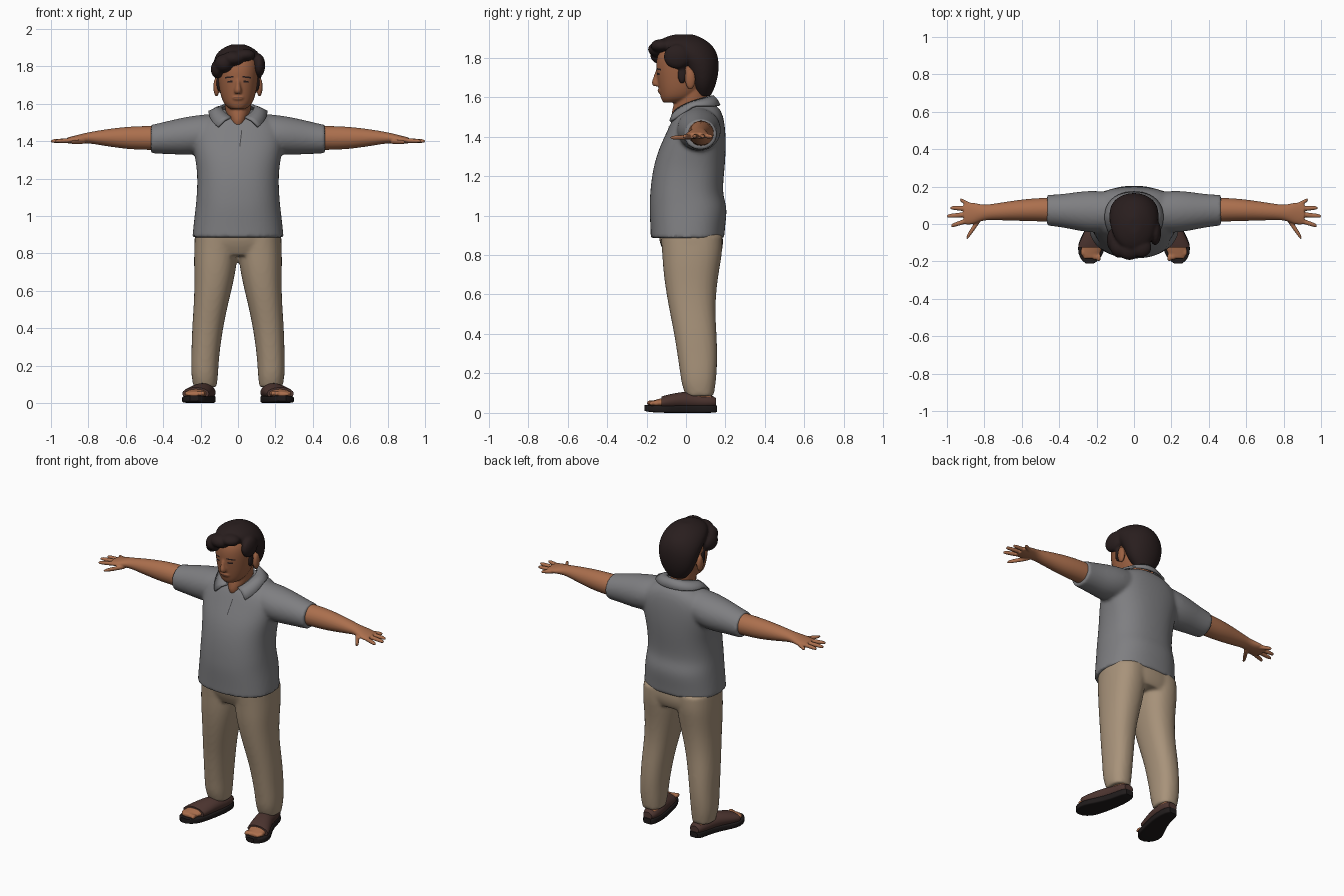
import bpy, bmesh, math
from mathutils import Matrix

if "Cube" in bpy.data.objects:
    bpy.data.objects.remove(bpy.data.objects["Cube"])


def material(name, r, g, b):
    m = bpy.data.materials.new(name)
    m.use_nodes = True
    m.diffuse_color = (r, g, b, 1)
    m.node_tree.nodes["Principled BSDF"].inputs["Base Color"].default_value = (r, g, b, 1)
    return m


SKIN = material("skin", .41, .16, .075)
FACE = material("face skin", .33, .12, .055)
HAIR = material("dark hair", .022, .013, .013)
SHIRT = material("grey cloth", .21, .21, .22)
SEAM = material("dark grey seam", .06, .06, .065)
PANTS = material("tan cloth", .39, .29, .195)
LEATHER = material("brown leather", .075, .036, .03)
SOLE = material("black rubber", .014, .011, .011)

SIDES = (1, -1)
ORDER = {"x": (2, 0, 1), "y": (0, 2, 1), "z": (0, 1, 2)}


def loft(bm, axis, rings, side=1, power=2.0, n=24):
    """Closed loft; each ring is (position, centre, half width, low, high)."""
    crease = bm.edges.layers.float.get("crease_edge") or bm.edges.layers.float.new("crease_edge")
    loops = []
    for t, centre, half, low, high in rings:
        loop = []
        for i in range(n):
            a = math.tau * i / n
            c, s = math.cos(a), math.sin(a)
            u = centre + half * math.copysign(abs(c) ** (2 / power), c)
            v = (low + high) / 2 + (high - low) / 2 * math.copysign(abs(s) ** (2 / power), s)
            p = [(u, v, t)[k] for k in ORDER[axis]]
            loop.append(bm.verts.new((p[0] * side, p[1], p[2])))
        loops.append(loop)
    for a, b in zip(loops, loops[1:]):
        for i in range(n):
            j = (i + 1) % n
            bm.faces.new((a[i], a[j], b[j], b[i]))
    for loop in (loops[0], loops[-1]):
        cap = bm.faces.new(loop)
        for e in cap.edges:
            e[crease] = 1
            e.smooth = False


def blob(bm, x, y, z, rx, ry, rz):
    m = Matrix.Translation((x, y, z)) @ Matrix.Diagonal((rx, ry, rz, 1))
    bmesh.ops.create_uvsphere(bm, u_segments=20, v_segments=12, radius=1, matrix=m)


def finish(name, bm, mat, voxel=0, smooth=4, levels=2):
    """Make the object; a voxel size fuses its overlapping pieces."""
    bmesh.ops.recalc_face_normals(bm, faces=bm.faces)
    for f in bm.faces:
        f.smooth = True
    mesh = bpy.data.meshes.new(name)
    bm.to_mesh(mesh)
    bm.free()
    mesh.materials.append(mat)
    ob = bpy.data.objects.new(name, mesh)
    bpy.context.collection.objects.link(ob)
    if levels:
        sub = ob.modifiers.new("round", "SUBSURF")
        sub.levels = sub.render_levels = levels
    if voxel:
        fuse = ob.modifiers.new("fuse", "REMESH")
        fuse.mode = "VOXEL"
        fuse.voxel_size = voxel
        fuse.use_smooth_shade = True
        soft = ob.modifiers.new("soften", "SMOOTH")
        soft.factor, soft.iterations = .5, smooth
    return ob


def plate(name, target, mat, x, z, w, h, tilt=0):
    """Thin patch projected onto the front of a part."""
    bm = bmesh.new()
    m = (Matrix.Translation((x, -.4, z)) @ Matrix.Rotation(tilt, 4, "Y")
         @ Matrix.Rotation(math.pi / 2, 4, "X") @ Matrix.Diagonal((w, h, 1, 1)))
    bmesh.ops.create_grid(bm, x_segments=6, y_segments=6, size=1, matrix=m)
    ob = finish(name, bm, mat, levels=0)
    wrap = ob.modifiers.new("wrap", "SHRINKWRAP")
    wrap.target = target
    wrap.wrap_method = "PROJECT"
    wrap.wrap_mode = "ABOVE_SURFACE"
    wrap.use_project_y = True
    wrap.offset = .002


# Shirt: torso and sleeves fused
bm = bmesh.new()
loft(bm, "z", [
    (.885, 0, .246, -.18, .195), (.95, 0, .24, -.182, .2), (1.04, 0, .229, -.187, .212),
    (1.1, 0, .223, -.184, .188), (1.17, 0, .219, -.178, .19), (1.25, 0, .221, -.165, .198),
    (1.33, 0, .235, -.142, .203), (1.41, 0, .25, -.105, .202), (1.47, 0, .245, -.078, .196),
    (1.515, 0, .2, -.055, .186), (1.55, 0, .13, -.02, .166), (1.57, 0, .08, .02, .13)], power=2.4)
for s in SIDES:
    loft(bm, "x", [
        (.1, .065, .1, 1.35, 1.55), (.2, .065, .115, 1.33, 1.542), (.28, .068, .108, 1.325, 1.53),
        (.36, .07, .093, 1.33, 1.512), (.44, .073, .084, 1.332, 1.492),
        (.465, .073, .083, 1.335, 1.488)], s)
shirt = finish("shirt", bm, SHIRT, .011)

# Side slits at the shirt hem
bm = bmesh.new()
for s in SIDES:
    bmesh.ops.create_cone(bm, cap_ends=True, segments=16, radius1=.03, radius2=.002, depth=.08,
                          matrix=Matrix.Translation((.25 * s, -.055, .905)))
slits = finish("hem_slit_cutter", bm, SHIRT, levels=0)
slits.hide_render = True
slits.display_type = "WIRE"
cut = shirt.modifiers.new("slits", "BOOLEAN")
cut.object = slits
cut.operation = "DIFFERENCE"

# Collar: folded band, open at the front
bm = bmesh.new()
rows, steps = [], 32
for i in range(steps + 1):
    t = 2 * i / steps - 1
    s = math.copysign(1, t)
    p, q = math.pi + (.45 - math.pi) * abs(t), math.pi + (.75 - math.pi) * abs(t)
    top = (.085 * math.sin(p) * s, .035 - .1 * math.cos(p), 1.505 + .1 * math.sin(p / 2))
    c = math.cos(q)
    low = (.155 * math.sin(q) * s, .04 - (.15 + .02 * c) * c, 1.557 - .11 * max(0, c))
    mid = [(a + b) / 2 for a, b in zip(top, low)]
    mid[2] += .008
    rows.append([bm.verts.new(v) for v in (top, mid, low)])
for a, b in zip(rows, rows[1:]):
    for k in range(2):
        bm.faces.new((a[k], a[k + 1], b[k + 1], b[k]))
collar = finish("collar", bm, SHIRT, levels=0)
thick = collar.modifiers.new("thickness", "SOLIDIFY")
thick.thickness, thick.offset = .012, 0

plate("placket_seam", shirt, SEAM, .015, 1.415, .0025, .045, .12)

# Trousers: hips and both legs fused
bm = bmesh.new()
loft(bm, "z", [(.79, 0, .2, -.1, .17), (.83, 0, .234, -.122, .188), (.88, 0, .236, -.14, .19),
               (.94, 0, .225, -.14, .18)], power=2.4)
for s in SIDES:
    loft(bm, "z", [
        (.085, .176, .062, 0, .14), (.14, .178, .071, -.022, .15), (.2, .178, .074, -.03, .156),
        (.28, .173, .076, -.042, .16), (.4, .163, .083, -.06, .156), (.52, .146, .091, -.085, .148),
        (.64, .129, .104, -.106, .156), (.74, .121, .115, -.118, .172), (.82, .118, .117, -.122, .186),
        (.9, .11, .12, -.13, .185)], s, 2.3)
finish("trousers", bm, PANTS, .011)

# Arms and hands
for s, label in zip(SIDES, ("left", "right")):
    bm = bmesh.new()
    loft(bm, "x", [
        (.4, .075, .068, 1.35, 1.48), (.47, .077, .064, 1.353, 1.482), (.57, .075, .06, 1.355, 1.479),
        (.65, .071, .053, 1.365, 1.471), (.73, .066, .046, 1.377, 1.46), (.79, .062, .04, 1.388, 1.449),
        (.83, .059, .048, 1.388, 1.441), (.87, .056, .062, 1.388, 1.43),
        (.91, .054, .056, 1.388, 1.42)], s)
    # Each digit: base x, y, tip x, y, thickness
    for bx, by, tx, ty, r in ((.87, .098, .93, .13, .013), (.88, .082, .982, .086, .013),
                              (.88, .052, 1.0, .042, .014), (.88, .022, .978, -.01, .014),
                              (.82, .035, .895, -.075, .021)):
        z = 1.398 if r > .02 else 1.404
        loft(bm, "x", [(bx + (tx - bx) * k, by + (ty - by) * k, r * w, z - .004 * k - .013 * w,
                        z - .004 * k + .013 * w)
                       for k, w in ((0, 1), (.4, 1), (.75, .9), (.93, .75), (1, .45))], s, n=12)
    finish(label + "_arm", bm, SKIN, .005, 2)

# Feet and sandals
for s, label in zip(SIDES, ("left", "right")):
    bm = bmesh.new()
    loft(bm, "y", [(.13, .165, .034, .03, .1), (.07, .17, .044, .03, .13), (-.02, .19, .05, .02, .1),
                   (-.1, .222, .06, .025, .08), (-.15, .23, .056, .03, .068),
                   (-.185, .234, .038, .035, .058)], s)
    loft(bm, "z", [(.05, .17, .04, .03, .12), (.17, .175, .044, .03, .12)], s)
    for k in range(5):
        blob(bm, s * (.189 + .021 * k), -.178 + .007 * k, .05, .0125, .022, .014)
    finish(label + "_foot", bm, SKIN, .006, 2)
    bm = bmesh.new()
    loft(bm, "y", [(.152, .165, .03, .03, .075), (.13, .165, .046, .02, .092), (.06, .172, .054, .015, .1),
                   (0, .187, .058, .015, .11), (-.06, .207, .068, .015, .1),
                   (-.11, .224, .073, .015, .088), (-.125, .227, .072, .018, .083)], s)
    finish(label + "_sandal_upper", bm, LEATHER, levels=1)
    bm = bmesh.new()
    loft(bm, "y", [(.157, .165, .025, .004, .038), (.14, .165, .045, 0, .04), (.05, .17, .053, 0, .04),
                   (-.04, .2, .066, 0, .038), (-.1, .224, .077, 0, .036), (-.16, .232, .068, .002, .038),
                   (-.195, .235, .045, .006, .04), (-.21, .236, .022, .01, .04)], s, 6)
    finish(label + "_sandal_sole", bm, SOLE, levels=1)

# Head, neck, nose and ears
bm = bmesh.new()
loft(bm, "z", [
    (1.572, 0, .04, -.115, -.01), (1.588, 0, .065, -.126, .03), (1.61, 0, .081, -.132, .06),
    (1.65, 0, .095, -.14, .09), (1.7, 0, .104, -.148, .115), (1.75, 0, .11, -.154, .13),
    (1.81, 0, .112, -.15, .13), (1.86, 0, .095, -.115, .1), (1.885, 0, .06, -.07, .06)], power=2.2)
loft(bm, "z", [(1.44, 0, .03, -.03, .1), (1.49, 0, .04, -.08, .1), (1.54, 0, .065, -.07, .115),
               (1.6, 0, .074, -.052, .11), (1.68, 0, .07, -.03, .1)])
loft(bm, "z", [(1.655, 0, .018, -.166, -.12), (1.67, 0, .022, -.178, -.12), (1.69, 0, .015, -.17, -.12),
               (1.73, 0, .011, -.156, -.12)], n=12)
blob(bm, 0, -.13, 1.632, .032, .014, .014)
for s in SIDES:
    blob(bm, .115 * s, .022, 1.69, .017, .027, .052)
head = finish("head", bm, FACE, .006, 3)

for s, label in zip(SIDES, ("left", "right")):
    plate(label + "_eye", head, HAIR, .042 * s, 1.718, .014, .005, .06 * s)
    plate(label + "_eyebrow", head, HAIR, .046 * s, 1.742, .022, .004, .12 * s)
plate("mouth_line", head, LEATHER, 0, 1.632, .024, .0015)

# Hair: back mass, swept fringe, side lobe and sideburns
bm = bmesh.new()
loft(bm, "z", [
    (1.605, 0, .055, .05, .125), (1.65, 0, .098, .025, .148), (1.71, 0, .12, 0, .164),
    (1.77, 0, .132, -.035, .168), (1.82, 0, .134, -.1, .16), (1.86, 0, .122, -.155, .138),
    (1.89, 0, .095, -.135, .1), (1.91, 0, .055, -.09, .06), (1.918, 0, .03, -.05, .03)])
for lock in ((.035, -.125, 1.86, .06, .055, .034), (-.025, -.138, 1.842, .062, .056, .04),
             (-.075, -.125, 1.815, .053, .058, .05), (-.11, -.085, 1.785, .036, .065, .05),
             (.113, -.045, 1.805, .033, .07, .062)):
    blob(bm, *lock)
for s in SIDES:
    blob(bm, .102 * s, -.02, 1.715, .014, .024, .05)
finish("hair", bm, HAIR, .008, 3)
